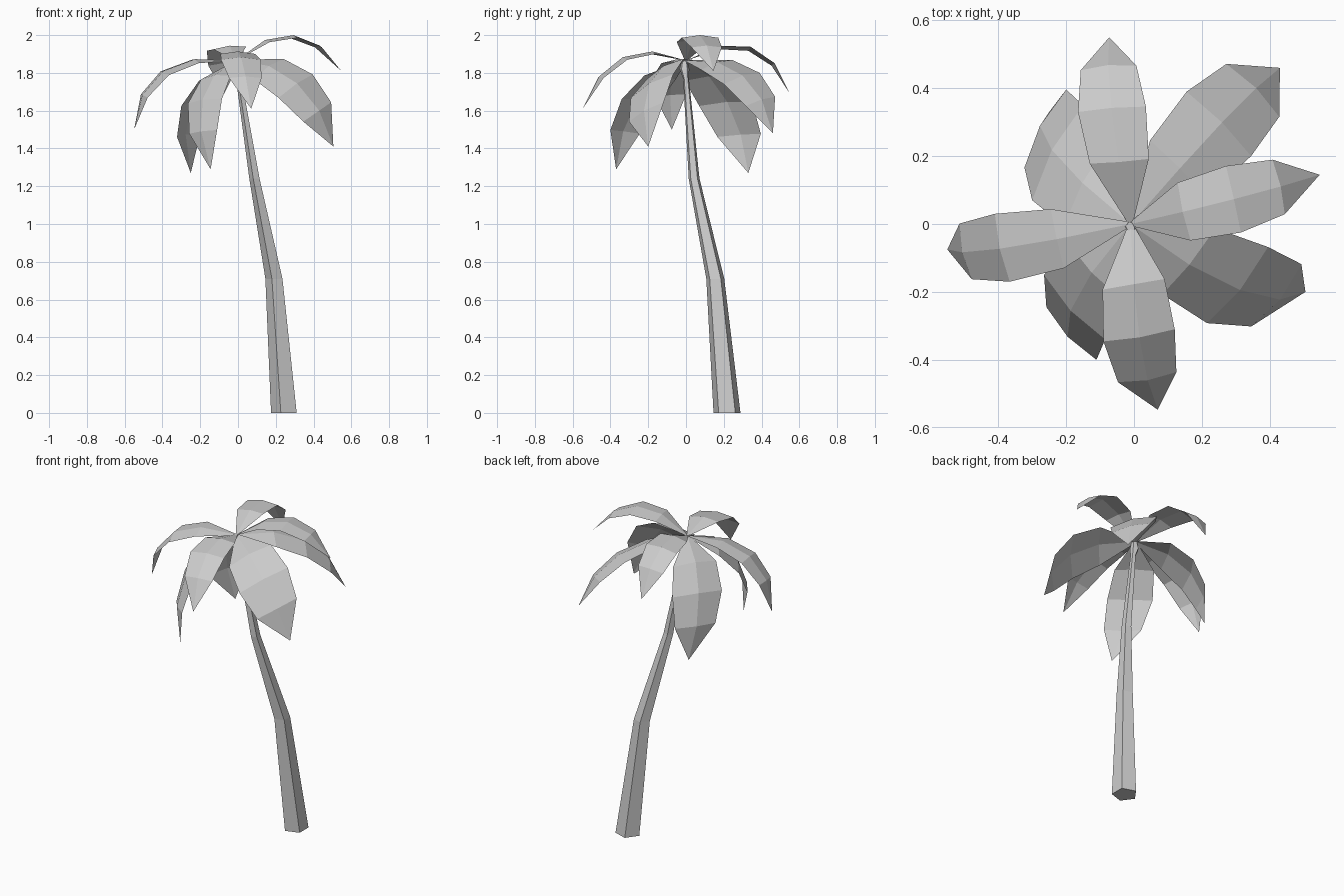
import bpy, math
from mathutils import Vector

if "Cube" in bpy.data.objects:
    bpy.data.objects.remove(bpy.data.objects["Cube"])


def make_object(name, verts, faces):
    mesh = bpy.data.meshes.new(name)
    mesh.from_pydata(verts, [], faces)
    mesh.update()
    obj = bpy.data.objects.new(name, mesh)
    bpy.context.collection.objects.link(obj)
    return obj


# Trunk: five-sided rings along a leaning path (x, y, z, radius), with a small bud on top
rings = [(0.25, 0.217, 0, 0.075), (0.195, 0.155, 0.71, 0.05), (0.09, 0.043, 1.24, 0.03),
         (0.005, 0.0, 1.77, 0.016), (-0.01, -0.008, 1.82, 0.027), (-0.01, -0.008, 1.87, 0.015)]
N = 5
verts, faces = [], []
for x, y, z, r in rings:
    for k in range(N):
        a = math.radians(36 + 72 * k)
        verts.append((x + r * math.cos(a), y + r * math.sin(a), z))
for i in range(len(rings) - 1):
    for k in range(N):
        n = (k + 1) % N
        faces.append((i * N + k, i * N + n, (i + 1) * N + n, (i + 1) * N + k))
faces.append(tuple(reversed(range(N))))
faces.append(tuple(range(len(verts) - N, len(verts))))
make_object("trunk", verts, faces)

# Leaves: a curved midrib through base, middle and tip, with a sideways half-width vector
BASE = Vector((-0.01, 0.0, 1.865))
ROWS = [(0.0, 0.06), (0.25, 0.87), (0.5, 1.0), (0.75, 0.82)]


def midrib(t, mid, tip):
    return (BASE * (2 * (t - 0.5) * (t - 1)) + mid * (4 * t * (1 - t))
            + tip * (2 * t * (t - 0.5)))


def leaf(name, mid, tip, side):
    mid, tip, side = Vector(mid), Vector(tip), Vector(side)
    outward = Vector((mid.x, mid.y, 0)).normalized() + Vector((0, 0, 1))
    verts, faces = [], []
    for t, w in ROWS:
        p = midrib(t, mid, tip)
        tangent = midrib(t + 0.05, mid, tip) - midrib(t - 0.05, mid, tip)
        normal = tangent.cross(side).normalized()
        if normal.dot(outward) < 0:
            normal = -normal
        s = side * w
        verts += [p - s, p + normal * s.length * 0.14, p + s]
    verts.append(tip)
    for i in range(len(ROWS) - 1):
        for k in range(2):
            a = i * 3 + k
            faces.append((a, a + 1, a + 4, a + 3))
    last = len(verts) - 1
    faces += [(last - 3, last - 2, last), (last - 2, last - 1, last)]
    # Wind the faces so they look upward
    n = (verts[7] - verts[6]).cross(verts[9] - verts[6])
    if n.dot(outward) < 0:
        faces = [f[::-1] for f in faces]
    make_object(name, verts, faces)


leaves = {
    "leaf_back": ((-0.065, 0.338, 1.925), (-0.073, 0.55, 1.69), (0.1, 0.008, 0.008)),
    "leaf_back_right": ((0.25, 0.295, 1.77), (0.43, 0.46, 1.48), (-0.095, 0.095, 0.03)),
    "leaf_right": ((0.293, 0.073, 1.986), (0.547, 0.145, 1.81), (-0.022, 0.098, 0.0)),
    "leaf_front_right": ((0.305, -0.18, 1.73), (0.505, -0.2, 1.41), (0.09, 0.112, 0.062)),
    "leaf_front": ((0.015, -0.328, 1.87), (0.07, -0.547, 1.61), (0.105, 0.018, 0.0)),
    "leaf_front_left": ((-0.175, -0.245, 1.65), (-0.145, -0.37, 1.29), (0.09, -0.095, 0.012)),
    "leaf_left": ((-0.388, -0.07, 1.798), (-0.55, -0.075, 1.5), (-0.022, 0.1, 0.01)),
    "leaf_back_left": ((-0.225, 0.21, 1.635), (-0.25, 0.33, 1.27), (0.075, 0.14, 0.01)),
}
for name, (mid, tip, side) in leaves.items():
    leaf(name, mid, tip, side)
